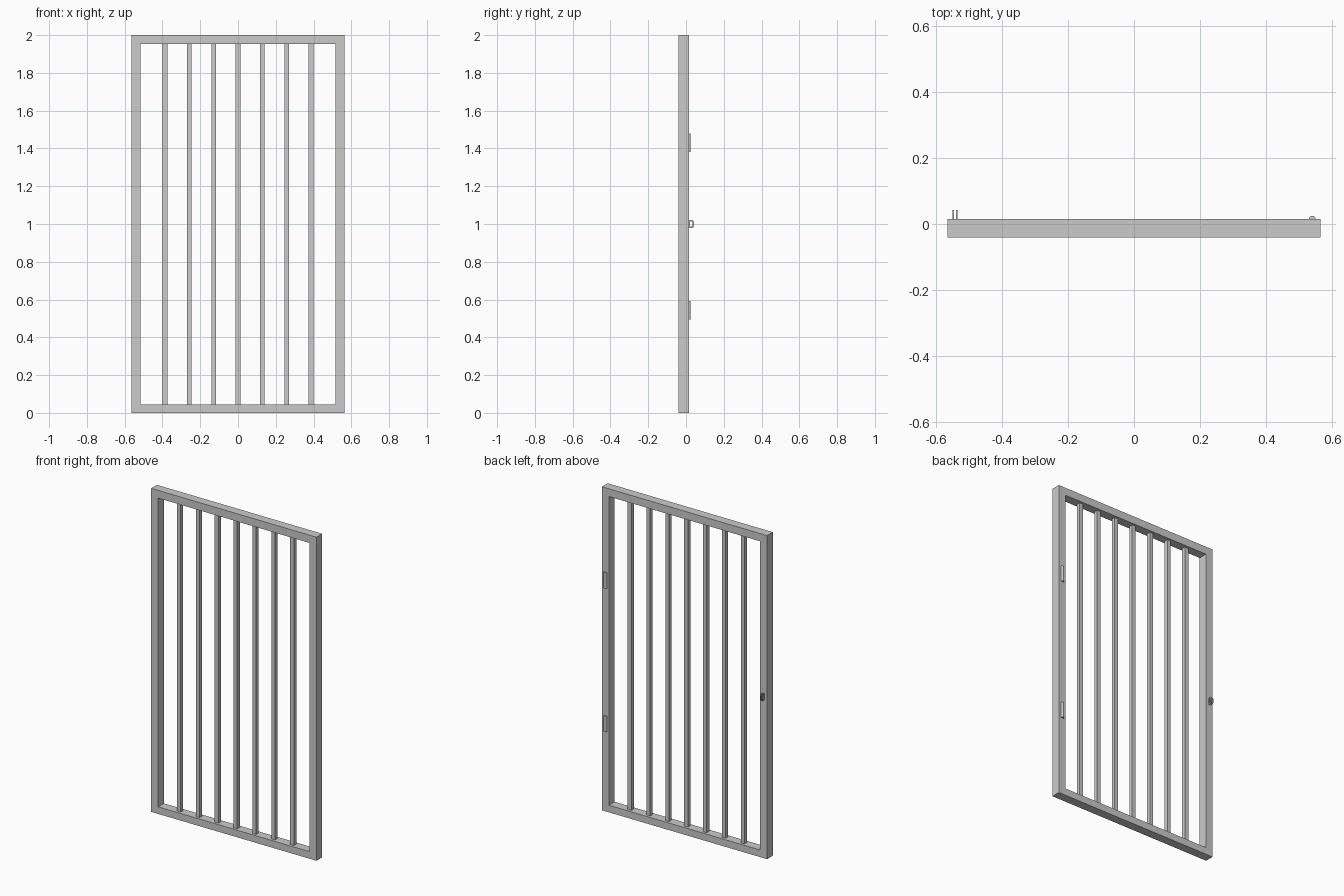
import bpy, bmesh, math

if "Cube" in bpy.data.objects:
    bpy.data.objects.remove(bpy.data.objects["Cube"])

FRONT, BACK = -0.041, 0.015
MID = (FRONT + BACK) / 2
W, H, T = 0.565, 2.0, 0.048
BAR, PITCH = 0.025, 0.129


def finish(name, bm):
    bmesh.ops.recalc_face_normals(bm, faces=bm.faces)
    me = bpy.data.meshes.new(name)
    bm.to_mesh(me)
    bm.free()
    ob = bpy.data.objects.new(name, me)
    bpy.context.collection.objects.link(ob)
    return ob


def ring(name, outer, inner, d0, d1, place):
    """Closed band between two matching outlines, extruded from d0 to d1."""
    bm = bmesh.new()
    loops = [[bm.verts.new(place(p, d)) for p in pts]
             for pts, d in ((outer, d0), (outer, d1), (inner, d1), (inner, d0))]
    n = len(outer)
    for k in range(4):
        a, b = loops[k], loops[(k + 1) % 4]
        for i in range(n):
            j = (i + 1) % n
            bm.faces.new((a[i], a[j], b[j], b[i]))
    return finish(name, bm)


def rect(x, z0, z1):
    return [(-x, z0), (x, z0), (x, z1), (-x, z1)]


# Mitred outer frame
ring("gate_frame", rect(W, 0, H), rect(W - T, T - 0.004, H - T),
     FRONT, BACK, lambda p, d: (p[0], d, p[1]))

# Seven square upright bars
for i in range(-3, 4):
    z0, z1 = T - 0.004, H - T
    bpy.ops.mesh.primitive_cube_add(size=1, location=(i * PITCH, MID, (z0 + z1) / 2))
    bar = bpy.context.object
    bar.name = f"upright_bar_{i + 4}"
    bar.scale = (BAR, BAR, z1 - z0)

# Hinge barrels half sunk into the back of one stile
for name, z in (("lower_hinge", 0.543), ("upper_hinge", 1.43)):
    bpy.ops.mesh.primitive_cylinder_add(vertices=24, radius=0.01, depth=0.098,
                                        location=(0.54, BACK, z))
    bpy.context.object.name = name
    bpy.ops.object.shade_smooth_by_angle(angle=math.radians(40))

# Pair of padlock lugs on the other stile
outer = [(0.014, -0.02), (0.034, -0.02), (0.039, -0.017), (0.042, -0.011)]
inner = [(0.021, -0.013), (0.031, -0.013), (0.034, -0.011), (0.035, -0.008)]
mirror = lambda pts: pts + [(y, -z) for y, z in reversed(pts)]
for i, x in enumerate((-0.547, -0.537)):
    ring(f"padlock_lug_{i + 1}", mirror(outer), mirror(inner), x - 0.002, x + 0.002,
         lambda p, d: (d, p[0], 1.0 + p[1]))
